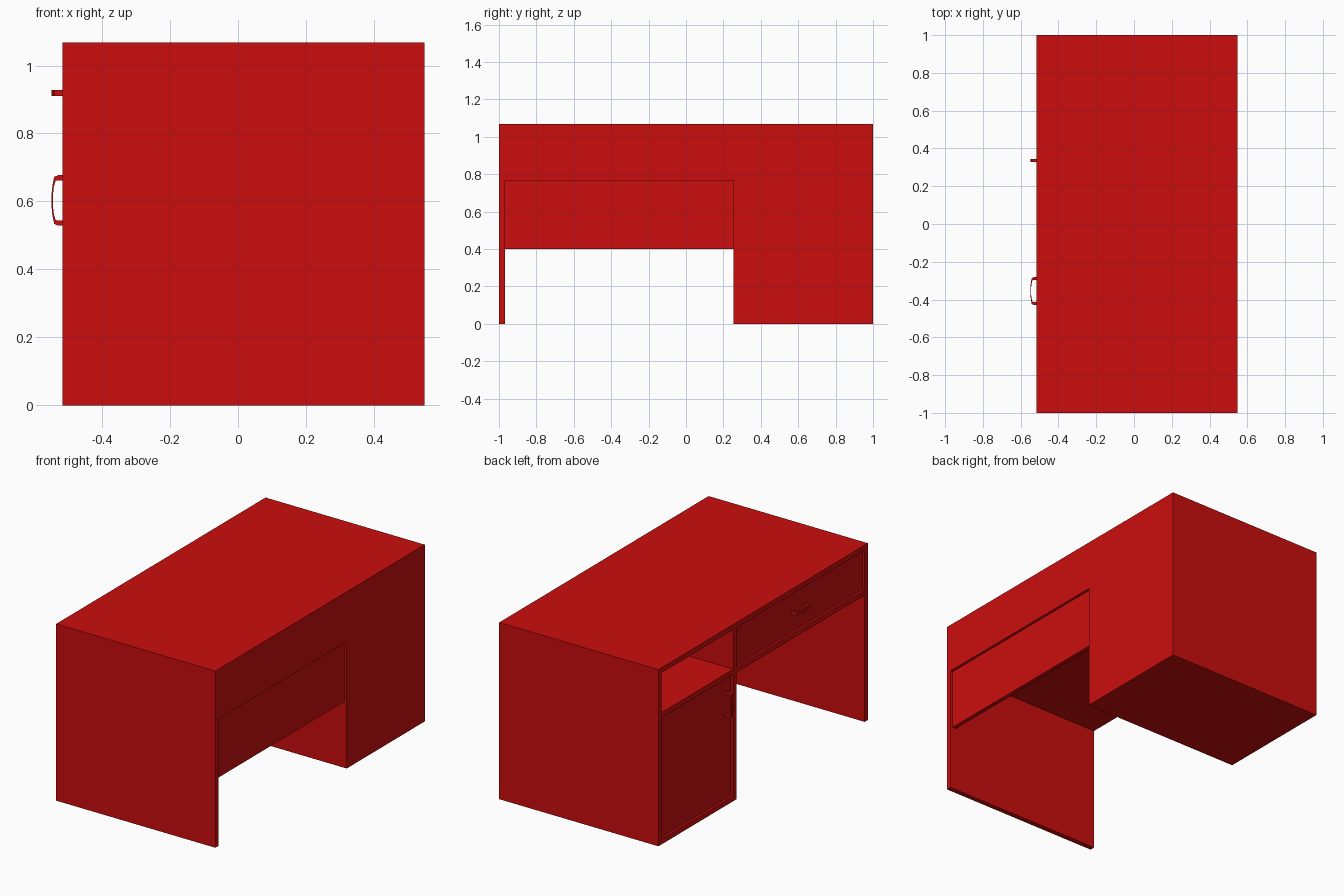
import bpy, bmesh
from mathutils import Vector

if "Cube" in bpy.data.objects:
    bpy.data.objects.remove(bpy.data.objects["Cube"])

FRONT, BACK, TOP, T = -0.516, 0.549, 1.068, 0.031   # working side faces -x; T = board thickness
UNDER, WALL = 0.766, 0.254                          # drawer underside, cabinet wall
RECESS = 0.014

red = bpy.data.materials.new("red_paint")
red.diffuse_color = (0.6, 0.004, 0.004, 1)
red.use_nodes = True
red.node_tree.nodes["Principled BSDF"].inputs["Base Color"].default_value = red.diffuse_color


def extrude(name, points, vector):
    """Flat outline swept along a vector into a solid."""
    bm = bmesh.new()
    face = bm.faces.new([bm.verts.new(p) for p in points])
    geom = bmesh.ops.extrude_face_region(bm, geom=[face])["geom"]
    bmesh.ops.translate(bm, vec=Vector(vector),
                        verts=[v for v in geom if isinstance(v, bmesh.types.BMVert)])
    bmesh.ops.recalc_face_normals(bm, faces=bm.faces[:])
    mesh = bpy.data.meshes.new(name)
    bm.to_mesh(mesh)
    bm.free()
    mesh.materials.append(red)
    obj = bpy.data.objects.new(name, mesh)
    bpy.context.collection.objects.link(obj)
    return obj


def box(name, x, y, z):
    pts = [(x[0], y[0], z[0]), (x[0], y[1], z[0]), (x[0], y[1], z[1]), (x[0], y[0], z[1])]
    return extrude(name, pts, (x[1] - x[0], 0, 0))


def cut(target, cutter):
    mod = target.modifiers.new("cut", 'BOOLEAN')
    mod.operation, mod.solver, mod.object = 'DIFFERENCE', 'EXACT', cutter
    bpy.context.view_layer.objects.active = target
    bpy.ops.object.modifier_apply(modifier=mod.name)
    bpy.data.objects.remove(cutter)


# Carcass: side panel, top and cabinet as one silhouette
outline = [(-1, 0), (T - 1, 0), (T - 1, UNDER), (WALL, UNDER),
           (WALL, 0), (1, 0), (1, TOP), (-1, TOP)]
carcass = extrude("desk_carcass", [(FRONT, y, z) for y, z in outline], (BACK - FRONT, 0, 0))

# Compartments: drawer bay, open shelf, cupboard
drawer_y, drawer_z = (T - 1, WALL), (UNDER + T, TOP - T)
cupboard_y, cupboard_z = (WALL + T, 1 - T), (T, UNDER)
depth = (FRONT - 0.1, BACK - T)
cut(carcass, box("drawer_cut", (FRONT - 0.1, FRONT + 0.04), drawer_y, drawer_z))
cut(carcass, box("shelf_cut", depth, cupboard_y, drawer_z))
cut(carcass, box("cupboard_cut", depth, cupboard_y, cupboard_z))

# Inset drawer front, cupboard door and back panel
face_x = (FRONT + RECESS, FRONT + RECESS + 0.026)
box("drawer_front", face_x, drawer_y, drawer_z)
box("cupboard_door", face_x, cupboard_y, cupboard_z)
box("back_panel", (BACK - 0.04, BACK - 0.015), (T - 1, WALL), (0.401, UNDER))

# Bowed handles: half profile (x, distance from middle), mirrored
outer = [(FRONT + RECESS, 0.074), (-0.530, 0.074), (-0.541, 0.069), (-0.546, 0.045), (-0.549, 0.015)]
inner = [(-0.545, 0.015), (-0.542, 0.040), (-0.537, 0.058), (-0.530, 0.059), (FRONT + RECESS, 0.059)]


def mirrored(half):
    return half + [(x, -d) for x, d in reversed(half)]


profile = mirrored(outer) + [(x, -d) for x, d in mirrored(inner)][::-1][::-1]
profile = mirrored(outer) + list(reversed(mirrored(list(reversed(inner)))))
W = 0.017
extrude("drawer_handle", [(x, -0.355 + d, 0.919 - W / 2) for x, d in profile], (0, 0, W))
extrude("door_handle", [(x, 0.336 - W / 2, 0.603 + d) for x, d in profile], (0, W, 0))
